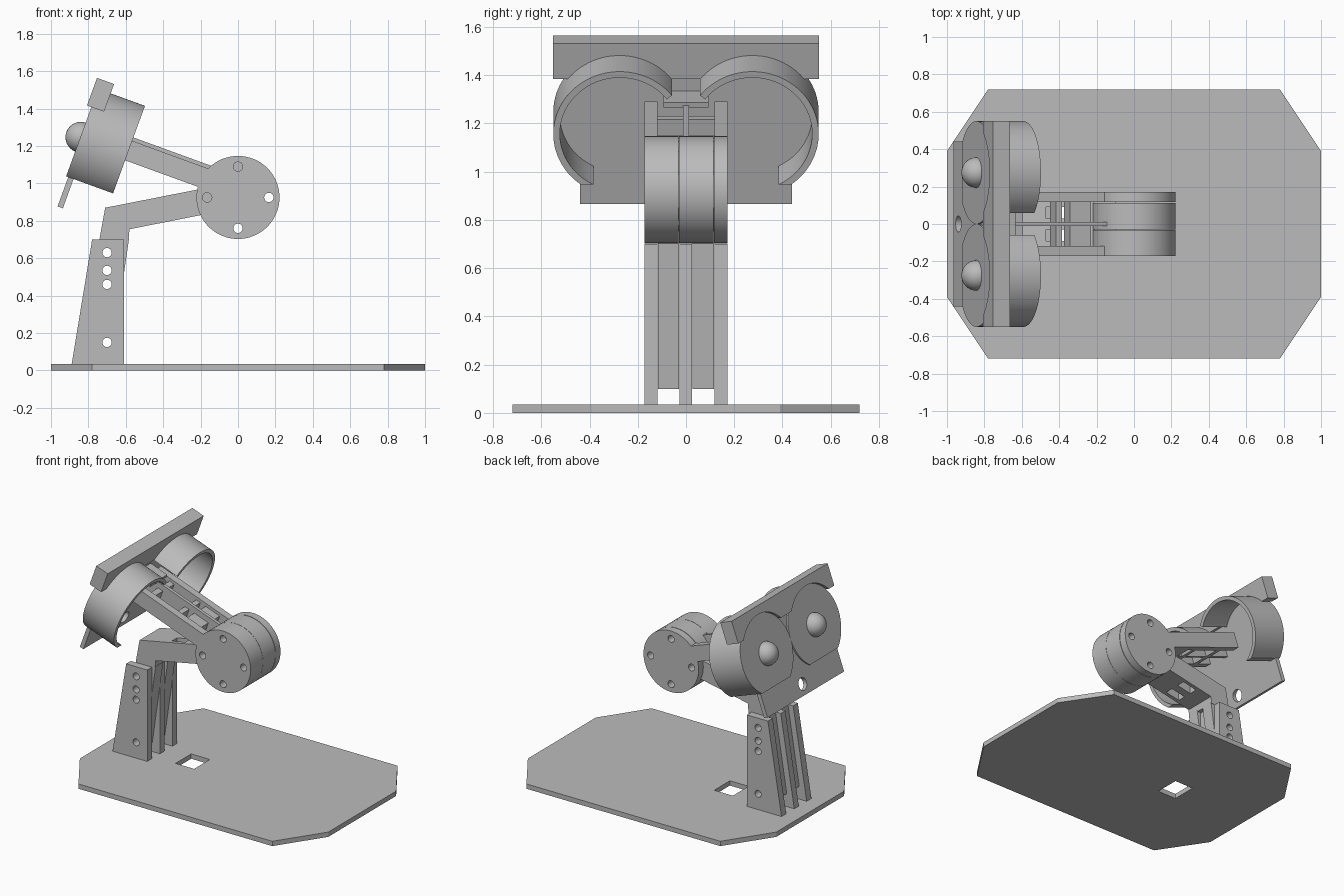
import bpy, bmesh
from math import cos, sin, radians, pi
from mathutils import Matrix, Vector

cube = bpy.data.objects.get("Cube")
if cube:
    bpy.data.objects.remove(cube, do_unlink=True)

grey = bpy.data.materials.new("plain_grey")
grey.diffuse_color = (0.5, 0.5, 0.5, 1)
grey.use_nodes = True
grey.node_tree.nodes["Principled BSDF"].inputs["Base Color"].default_value = (0.5, 0.5, 0.5, 1)

JOINT_Z = 0.925
# Tilted frame of the upper arm and head: x runs away from the head, z is up
TILT = Matrix.Translation((0, 0, JOINT_Z)) @ Matrix.Rotation(radians(20), 4, 'Y')
WORLD = Matrix.Identity(4)


def prism(name, pts, lo, hi, axis='y', frame=WORLD):
    """Extrude a flat outline along an axis from lo to hi."""
    place = {'x': lambda a, b, d: (d, a, b),
             'y': lambda a, b, d: (a, d, b),
             'z': lambda a, b, d: (a, b, d)}[axis]
    bm = bmesh.new()
    ends = [[bm.verts.new(place(a, b, d)) for a, b in pts] for d in (lo, hi)]
    bm.faces.new(ends[0])
    bm.faces.new(ends[1])
    n = len(pts)
    for i in range(n):
        j = (i + 1) % n
        bm.faces.new((ends[0][i], ends[0][j], ends[1][j], ends[1][i]))
    bmesh.ops.recalc_face_normals(bm, faces=bm.faces)
    bm.transform(frame)
    return finish(name, bm)


def finish(name, bm):
    mesh = bpy.data.meshes.new(name)
    bm.to_mesh(mesh)
    bm.free()
    obj = bpy.data.objects.new(name, mesh)
    bpy.context.collection.objects.link(obj)
    mesh.materials.append(grey)
    return obj


def box(name, x, y, z, frame=WORLD):
    return prism(name, [(x[0], z[0]), (x[1], z[0]), (x[1], z[1]), (x[0], z[1])], *y, frame=frame)


def arc(cx, cy, r, a0=0, a1=360, n=64):
    full = abs(a1 - a0) == 360
    steps = n if full else n + 1
    return [(cx + r * cos(radians(a0 + (a1 - a0) * i / n)),
             cy + r * sin(radians(a0 + (a1 - a0) * i / n))) for i in range(steps)]


def cut(obj, cutters):
    """Subtract the cutters, bake the result and remove them."""
    for c in cutters:
        m = obj.modifiers.new("cut", 'BOOLEAN')
        m.operation = 'DIFFERENCE'
        m.solver = 'EXACT'
        m.object = c
    bpy.context.view_layer.update()
    done = bpy.data.meshes.new_from_object(obj.evaluated_get(bpy.context.evaluated_depsgraph_get()))
    obj.modifiers.clear()
    obj.data = done
    for c in cutters:
        bpy.data.objects.remove(c, do_unlink=True)
    return obj


def drill(x, z, lo=-0.3, hi=0.3, r=0.025):
    return prism("drill", arc(x, z, r, n=24), lo, hi)


# Base plate with clipped corners and a slot
corner = [(1, 0.39), (0.78, 0.72)]
outline = corner + [(-x, y) for x, y in reversed(corner)]
outline += [(-x, -y) for x, y in corner] + [(x, -y) for x, y in reversed(corner)]
base = prism("base_plate", outline, 0, 0.035, 'z')
cut(base, [box("slot", (-0.44, -0.29), (-0.09, 0.09), (-0.1, 0.1))])

# Three upright tower plates with bolt holes
BOLTS = (0.63, 0.535, 0.46, 0.15)
for name, lo, hi in (("tower_plate_right", -0.172, -0.118),
                     ("tower_plate_middle", -0.027, 0.025),
                     ("tower_plate_left", 0.118, 0.172)):
    plate = prism(name, [(-0.89, 0.03), (-0.61, 0.03), (-0.61, 0.7), (-0.78, 0.7)], lo, hi)
    cut(plate, [drill(-0.7, z) for z in BOLTS])

# Lower arm: solid elbow with slots, and two legs between the tower plates
arm = prism("lower_arm", [(-0.74, 0.705), (-0.585, 0.705), (-0.58, 0.755), (-0.1, 0.85),
                          (-0.1, 0.99), (-0.71, 0.87)], -0.118, 0.118)
cut(arm, [box("slot", (-0.47, -0.36), y, (0.5, 1.2)) for y in ((-0.09, -0.03), (0.03, 0.09))])
for name, lo, hi in (("arm_leg_right", -0.116, -0.029), ("arm_leg_left", 0.027, 0.116)):
    leg = prism(name, [(-0.83, 0.13), (-0.67, 0.1), (-0.582, 0.71), (-0.738, 0.71)], lo, hi)
    cut(leg, [drill(-0.7, z) for z in BOLTS])

# Pivot drum made of three discs
for name, lo, hi in (("pivot_disc_right", -0.172, -0.031),
                     ("pivot_disc_middle", -0.029, 0.113),
                     ("pivot_disc_left", 0.117, 0.172)):
    disc = prism(name, arc(0, JOINT_Z, 0.222), lo, hi)
    holes = [drill(x, z) for x, z in ((-0.165, JOINT_Z), (0.165, JOINT_Z), (0, 0.76))]
    if "middle" not in name:
        holes += [drill(0, 1.09, -0.3, -0.12), drill(0, 1.09, 0.1, 0.3)]
    cut(disc, holes)

# Upper arm: two rails, a thin middle web, rungs and a top flange
for name, y in (("upper_rail_right", (-0.172, -0.118)), ("upper_rail_left", (0.118, 0.172))):
    box(name, (-0.82, -0.15), y, (-0.02, 0.091), TILT)
box("upper_web", (-0.86, -0.19), (-0.012, 0.012), (-0.02, 0.11), TILT)
for i, (x0, x1) in enumerate(((-0.39, -0.27), (-0.47, -0.435), (-0.70, -0.66))):
    box(f"upper_rung_{i + 1}", (x0, x1), (-0.12, 0.12), (-0.02, 0.07), TILT)
box("upper_flange", (-0.86, -0.72), (-0.093, 0.093), (0.1, 0.122), TILT)

# Head panel with its wider lower tab and hole
box("head_panel", (-0.89, -0.86), (-0.275, 0.275), (-0.21, 0.19), TILT)
tab = box("head_tab", (-0.89, -0.86), (-0.44, 0.44), (-0.375, -0.208), TILT)
cut(tab, [prism("drill", arc(0, -0.30, 0.043, n=32), -1, -0.8, 'x', TILT)])

# Brow bar, hollowed where the round eye housings meet it
EY, EV, R, RI = 0.275, 0.015, 0.275, 0.248
bar = box("brow_bar", (-0.927, -0.83), (-0.552, 0.552), (0.186, 0.343), TILT)
cut(bar, [prism("round", arc(s * EY, EV, R - 0.001), -1, -0.7, 'x', TILT) for s in (-1, 1)])

# Eye housings: flat-bottomed disc, open C-shaped hood and a dome
for side, s in (("left", 1), ("right", -1)):
    face = arc(EY, EV, R, -54.2, 234.2)
    hood = arc(EY, EV, R, -54.2, 142) + list(reversed(arc(EY, EV, RI, -64, 142)))
    prism(f"eye_disc_{side}", [(s * a, b) for a, b in face], -0.902, -0.86, 'x', TILT)
    prism(f"eye_hood_{side}", [(s * a, b) for a, b in hood], -0.9, -0.635, 'x', TILT)
    bm = bmesh.new()
    bmesh.ops.create_uvsphere(bm, u_segments=32, v_segments=16, radius=0.082)
    bmesh.ops.bisect_plane(bm, geom=bm.verts[:] + bm.edges[:] + bm.faces[:],
                           plane_co=(0.02, 0, 0), plane_no=(1, 0, 0), clear_outer=True)
    bm.transform(TILT @ Matrix.Translation((-0.9, s * EY, EV)))
    finish(f"eye_dome_{side}", bm)

# Smooth the round parts, keeping edges sharp
bpy.ops.object.select_all(action='DESELECT')
for obj in bpy.context.scene.objects:
    if obj.type == 'MESH':
        obj.select_set(True)
        bpy.context.view_layer.objects.active = obj
bpy.ops.object.shade_smooth_by_angle(angle=radians(30))
